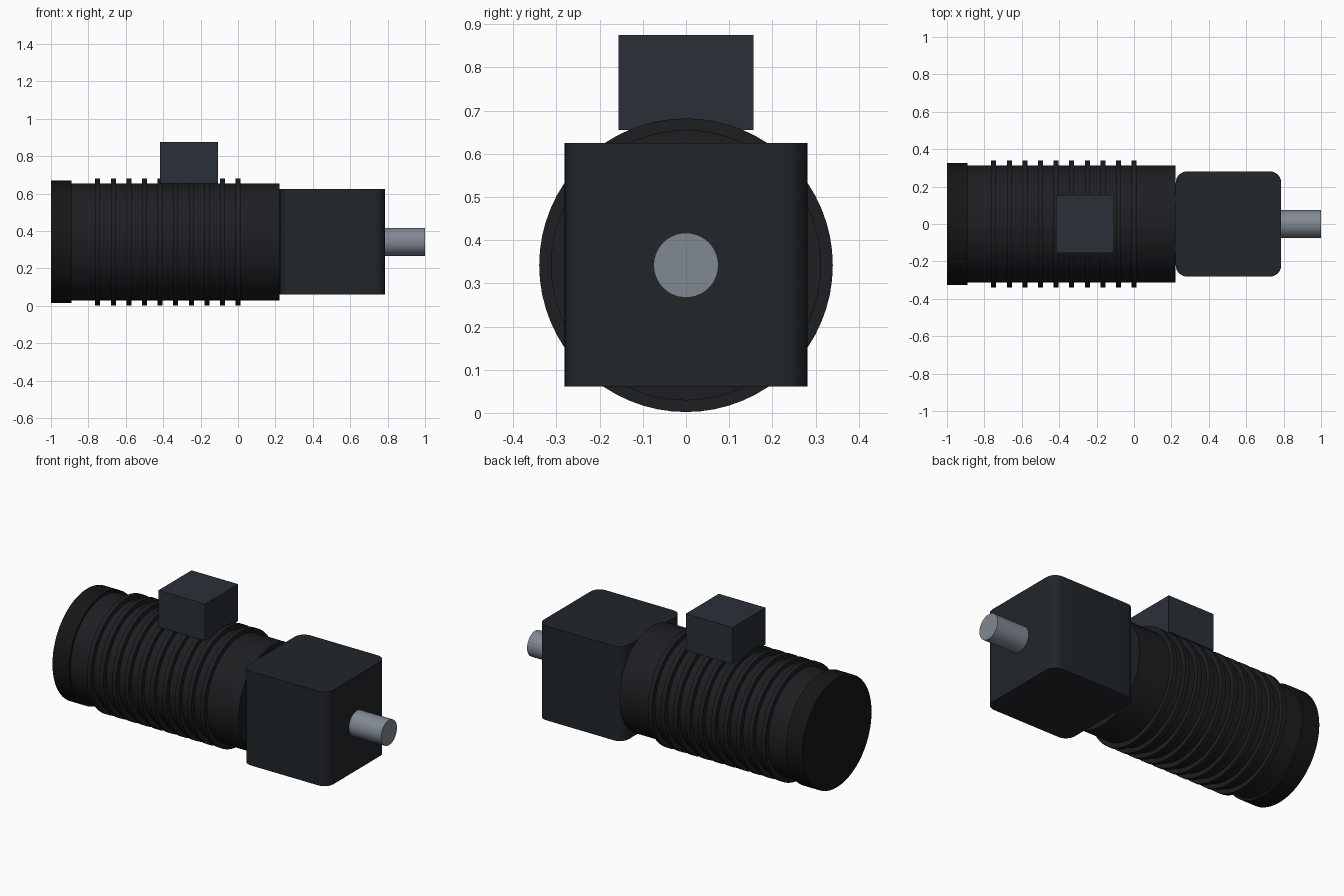
import bpy, bmesh, math

if "Cube" in bpy.data.objects:
    bpy.data.objects.remove(bpy.data.objects["Cube"])

AXIS_Z = 0.342


def material(name, color):
    m = bpy.data.materials.new(name)
    m.diffuse_color = (*color, 1)
    m.use_nodes = True
    m.node_tree.nodes["Principled BSDF"].inputs["Base Color"].default_value = m.diffuse_color
    return m


black = material("black", (0.008, 0.008, 0.008))
charcoal = material("charcoal", (0.012, 0.013, 0.015))
slate = material("slate", (0.015, 0.019, 0.022))
blue_grey = material("blue_grey", (0.022, 0.03, 0.038))
steel = material("steel", (0.22, 0.25, 0.29))


def finish(name, mat):
    ob = bpy.context.object
    ob.name = name
    ob.data.materials.append(mat)
    return ob


def cylinder(name, x0, x1, radius, mat):
    bpy.ops.mesh.primitive_cylinder_add(
        vertices=64, radius=radius, depth=x1 - x0,
        location=((x0 + x1) / 2, 0, AXIS_Z), rotation=(0, math.pi / 2, 0))
    ob = finish(name, mat)
    bpy.ops.object.shade_smooth_by_angle(angle=math.radians(30))
    return ob


def box(name, lo, hi, mat):
    bpy.ops.mesh.primitive_cube_add(
        size=1, location=[(a + b) / 2 for a, b in zip(lo, hi)])
    ob = finish(name, mat)
    ob.scale = [b - a for a, b in zip(lo, hi)]
    bpy.ops.object.transform_apply(location=False, rotation=False, scale=True)
    return ob


# Motor housing and rear fan cover
cylinder("motor_housing", -0.89, 0.223, 0.313, charcoal)
cylinder("rear_cover", -1.0, -0.89, 0.327, black)

# Cooling fins
for i in range(10):
    x = -0.75 + i * 0.0834
    cylinder(f"cooling_fin_{i + 1}", x - 0.0135, x + 0.0135, 0.34, charcoal)

# Gearbox with rounded upright edges
gearbox = box("gearbox", (0.223, -0.281, 0.061), (0.787, 0.281, 0.625), slate)
bm = bmesh.new()
bm.from_mesh(gearbox.data)
upright = [e for e in bm.edges
           if abs(e.verts[0].co.z - e.verts[1].co.z) > 0.1]
bmesh.ops.bevel(bm, geom=upright, offset=0.06, segments=6, profile=0.5,
                affect='EDGES')
bm.to_mesh(gearbox.data)
bm.free()
bpy.ops.object.shade_smooth_by_angle(angle=math.radians(30))

# Output shaft
cylinder("output_shaft", 0.787, 1.0, 0.075, steel)

# Terminal box on top
box("terminal_box", (-0.417, -0.156, 0.655), (-0.108, 0.156, 0.875), blue_grey)
